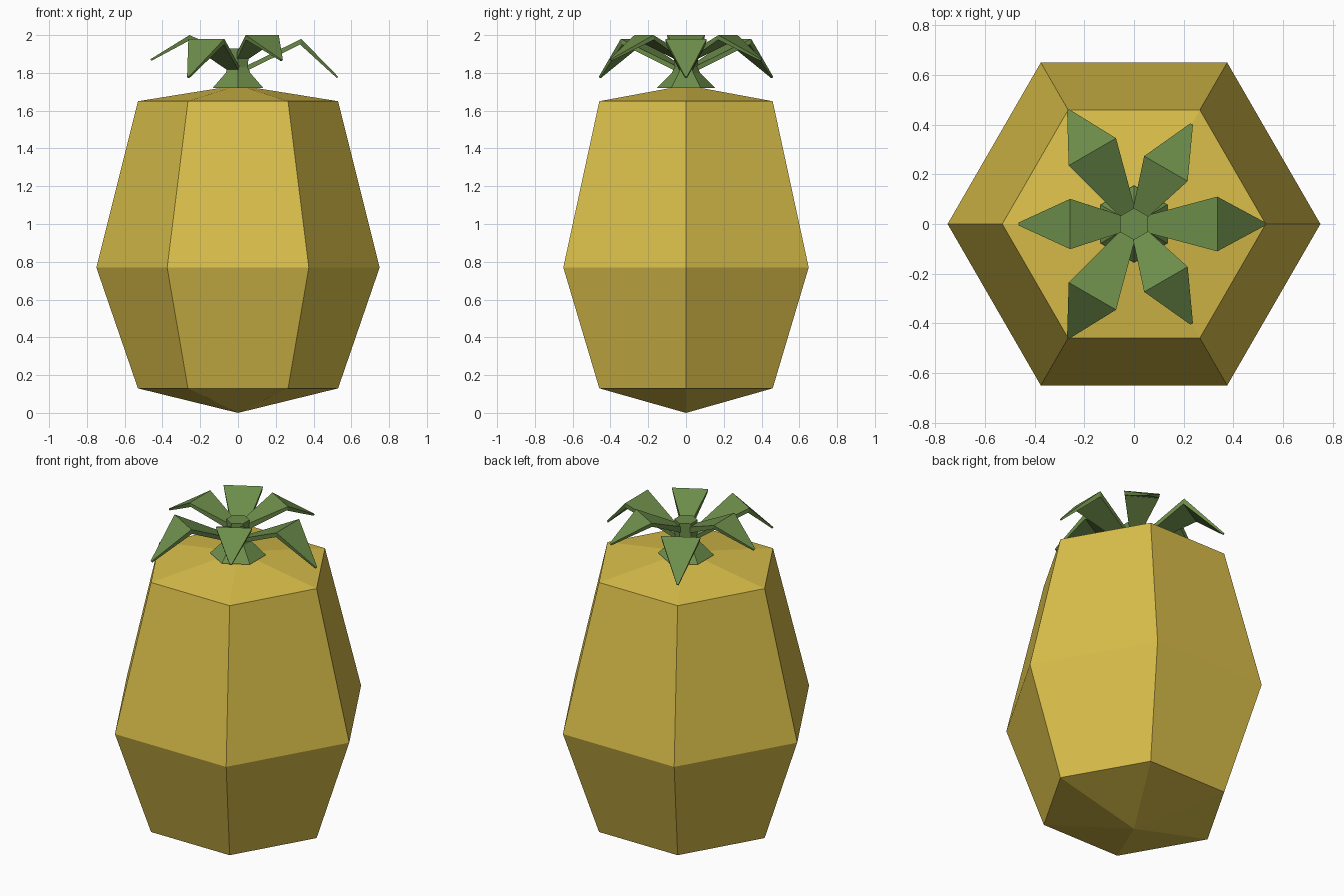
import bpy, bmesh, math
from mathutils import Matrix

if "Cube" in bpy.data.objects:
    bpy.data.objects.remove(bpy.data.objects["Cube"])


def material(name, rgb):
    m = bpy.data.materials.new(name)
    m.diffuse_color = (*rgb, 1)
    m.use_nodes = True
    m.node_tree.nodes["Principled BSDF"].inputs["Base Color"].default_value = m.diffuse_color
    return m


GOLD = material("golden rind", (0.70, 0.52, 0.068))
GREEN = material("leaf green", (0.155, 0.27, 0.07))


def finish(bm, name, mat):
    bmesh.ops.recalc_face_normals(bm, faces=bm.faces)
    me = bpy.data.meshes.new(name)
    bm.to_mesh(me)
    bm.free()
    me.materials.append(mat)
    ob = bpy.data.objects.new(name, me)
    bpy.context.collection.objects.link(ob)
    return ob


def lathe(name, profile, mat, turn=0.0):
    """Six-sided solid from (radius, z) rings; radius 0 makes a point."""
    bm = bmesh.new()
    rings = []
    for r, z in profile:
        n = 6 if r else 1
        rings.append([bm.verts.new((r * math.cos(turn + i * math.pi / 3),
                                    r * math.sin(turn + i * math.pi / 3), z)) for i in range(n)])
    for a, b in zip(rings, rings[1:]):
        for i in range(6):
            j = (i + 1) % 6
            quad = [a[i % len(a)], a[j % len(a)], b[j % len(b)], b[i % len(b)]]
            bm.faces.new(list(dict.fromkeys(quad)))
    for ring, end in ((rings[0], 0), (rings[-1], 1)):
        if len(ring) == 6:
            bm.faces.new(ring)
    return finish(bm, name, mat)


def leaf(name, angle, sections):
    """Folded leaf: rectangular sections of (radius, half width, top z, bottom z)."""
    bm = bmesh.new()
    rings = []
    for r, w, top, low in sections:
        rings.append([bm.verts.new(p) for p in
                      ((r, -w, top), (r, w, top), (r - 0.006, w * 0.95, low), (r - 0.006, -w * 0.95, low))])
    for a, b in zip(rings, rings[1:]):
        for i in range(4):
            j = (i + 1) % 4
            bm.faces.new((a[i], a[j], b[j], b[i]))
    bm.faces.new(rings[0])
    bm.faces.new(rings[-1])
    bm.transform(Matrix.Rotation(math.radians(angle), 4, 'Z'))
    return finish(bm, name, GREEN)


# Fruit body
lathe("fruit_body", [(0, 0), (0.53, 0.13), (0.75, 0.77), (0.53, 1.65), (0, 1.735)], GOLD)

# Stem with flared foot
lathe("crown_stem", [(0.155, 1.72), (0.075, 1.80), (0.062, 1.83), (0.064, 1.93)], GREEN, math.pi / 6)

# Alternating long low leaves and short high leaves
for k in range(3):
    leaf(f"long_leaf_{k + 1}", 120 * k,
         [(0.05, 0.034, 1.84, 1.81), (0.335, 0.11, 1.98, 1.95), (0.53, 0.005, 1.78, 1.772)])
    leaf(f"short_leaf_{k + 1}", 120 * k + 60,
         [(0.05, 0.034, 1.91, 1.87), (0.257, 0.101, 2.0, 1.975), (0.464, 0.006, 1.872, 1.864)])
